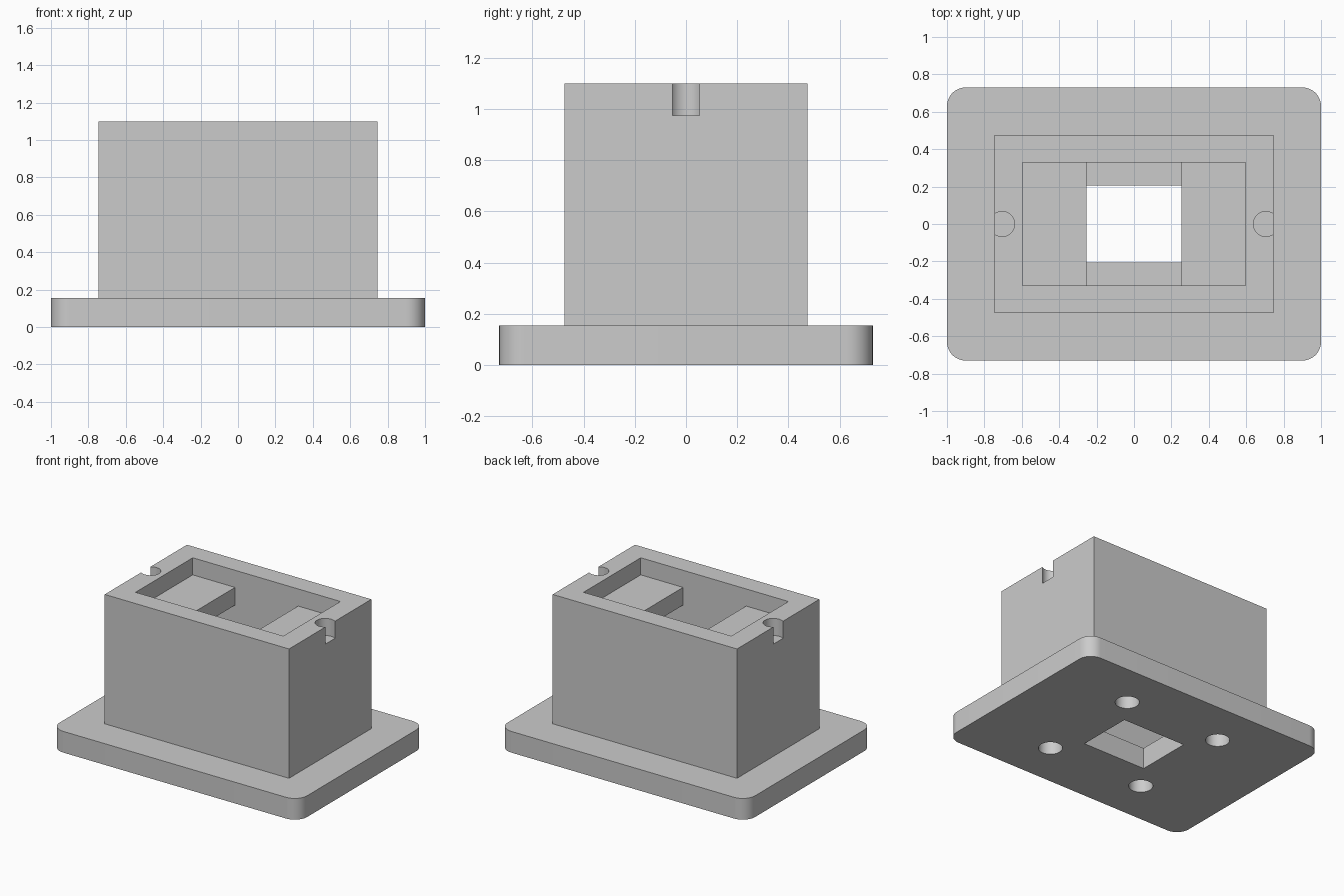
import bpy
import bmesh
import math
from mathutils import Matrix

old = bpy.data.objects.get("Cube")
if old:
    bpy.data.objects.remove(old, do_unlink=True)

GREY = (0.6, 0.6, 0.6, 1.0)
grey = bpy.data.materials.new("plain_grey")
grey.use_nodes = True
grey.diffuse_color = GREY
grey.node_tree.nodes["Principled BSDF"].inputs["Base Color"].default_value = GREY

BASE_TOP, SHELF_TOP, TOP = 0.155, 0.975, 1.10
ROOM_X, ROOM_Y = 0.597, 0.33
SLOT_X, SLOT_Y = 0.255, 0.205


def finish(name, bm):
    mesh = bpy.data.meshes.new(name)
    bm.to_mesh(mesh)
    bm.free()
    mesh.materials.append(grey)
    obj = bpy.data.objects.new(name, mesh)
    bpy.context.collection.objects.link(obj)
    return obj


def box(name, x0, x1, y0, y1, z0, z1, corner=0):
    """Box between bounds, with optional rounded upright corners."""
    bm = bmesh.new()
    size = Matrix.Diagonal((x1 - x0, y1 - y0, z1 - z0, 1))
    place = Matrix.Translation(((x0 + x1) / 2, (y0 + y1) / 2, (z0 + z1) / 2))
    bmesh.ops.create_cube(bm, size=1, matrix=place @ size)
    if corner:
        upright = [e for e in bm.edges
                   if abs(e.verts[0].co.z - e.verts[1].co.z) > 0.01]
        bmesh.ops.bevel(bm, geom=upright, offset=corner, segments=12,
                        profile=0.5, affect='EDGES')
    return finish(name, bm)


def cylinder(name, x, y, r, z0, z1):
    bm = bmesh.new()
    bmesh.ops.create_cone(bm, cap_ends=True, segments=48, radius1=r, radius2=r,
                          depth=z1 - z0,
                          matrix=Matrix.Translation((x, y, (z0 + z1) / 2)))
    return finish(name, bm)


def activate(obj):
    bpy.ops.object.select_all(action='DESELECT')
    obj.select_set(True)
    bpy.context.view_layer.objects.active = obj


def cut(obj, cutter):
    """Subtract the cutter, then discard it."""
    cutter.hide_render = True
    mod = obj.modifiers.new("cut", 'BOOLEAN')
    mod.operation = 'DIFFERENCE'
    mod.solver = 'EXACT'
    mod.object = cutter
    activate(obj)
    bpy.ops.object.modifier_apply(modifier=mod.name)
    bpy.data.objects.remove(cutter, do_unlink=True)


# Base plate with a central slot and four round sockets underneath
base = box("base_plate", -1, 1, -0.73, 0.73, 0, BASE_TOP, corner=0.1)
cut(base, box("slot_cutter", -SLOT_X, SLOT_X, -SLOT_Y, SLOT_Y, -0.1, 0.3))
for sx in (-1, 1):
    for sy in (-1, 1):
        cut(base, cylinder("socket_cutter", sx * 0.39, sy * 0.395, 0.08, -0.1, 0.145))

# Hollow housing with a round notch in each end of the rim
housing = box("housing", -0.745, 0.745, -0.475, 0.475, BASE_TOP, TOP)
cut(housing, box("room_cutter", -ROOM_X, ROOM_X, -ROOM_Y, ROOM_Y, 0, 1.3))
for s in (-1, 1):
    cut(housing, cylinder("notch_cutter", s * 0.705, 0, 0.067, SHELF_TOP, 1.3))

# Shelves bridging the two ends of the room
for side, s in (("left", 1), ("right", -1)):
    x0, x1 = sorted((s * SLOT_X, s * ROOM_X))
    box(side + "_shelf", x0, x1, -ROOM_Y, ROOM_Y, 0.845, SHELF_TOP)

for obj in (base, housing):
    activate(obj)
    bpy.ops.object.shade_smooth_by_angle(angle=math.radians(30))
